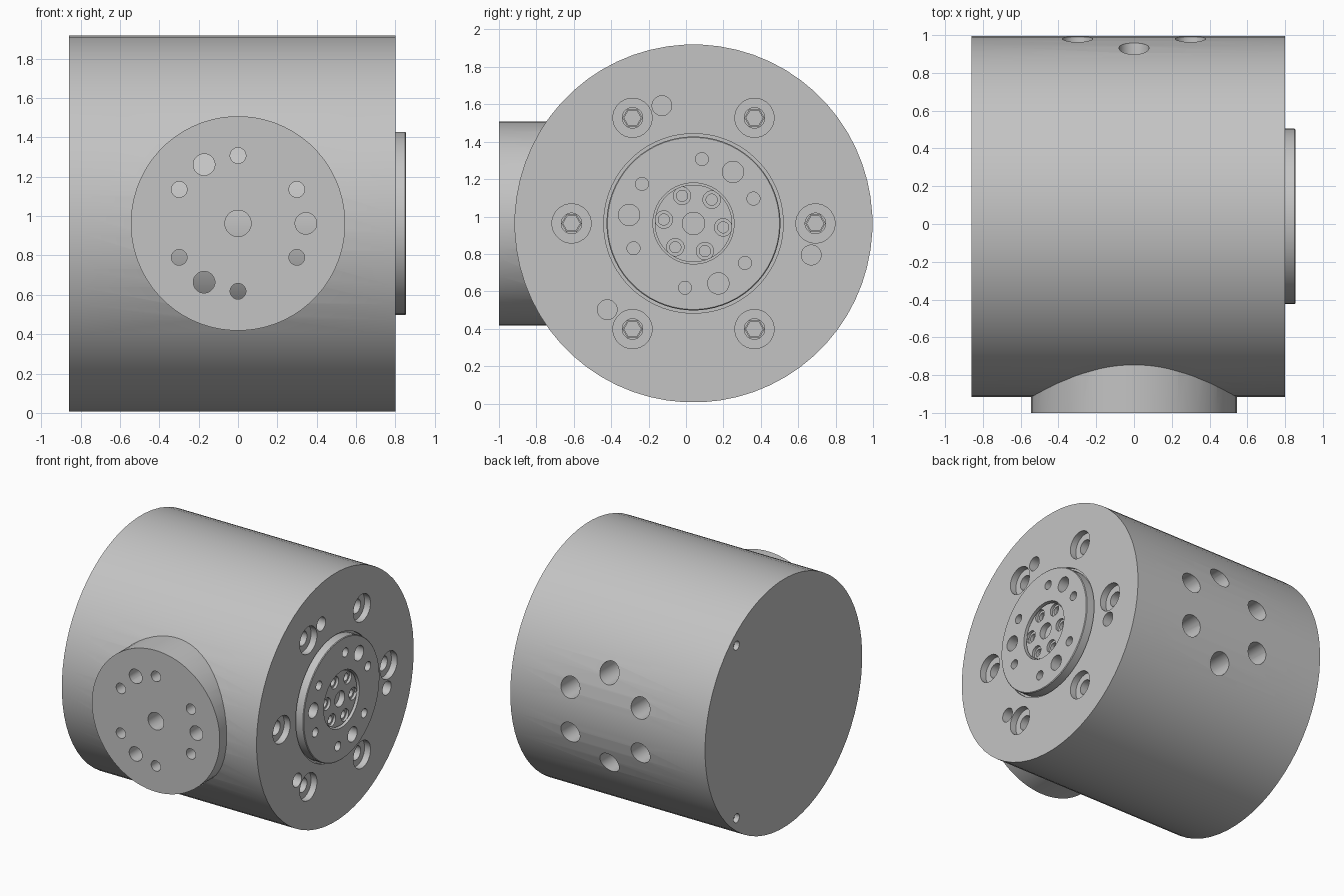
import bpy, bmesh, math
from mathutils import Matrix, Vector

cube = bpy.data.objects.get("Cube")
if cube:
    bpy.data.objects.remove(cube, do_unlink=True)

CY, CZ = 0.04, 0.963          # axis of the housing
R = 0.957                     # housing radius
AXES = {"x": Vector((1, 0, 0)), "-x": Vector((-1, 0, 0)),
        "y": Vector((0, 1, 0)), "-y": Vector((0, -1, 0))}

steel = bpy.data.materials.new("grey metal")
steel.use_nodes = True
GREY = (0.55, 0.55, 0.55, 1)
steel.diffuse_color = GREY
steel.node_tree.nodes["Principled BSDF"].inputs["Base Color"].default_value = GREY


def lathe(bm, profile, origin, axis, sides):
    """Closed turned solid: profile is (distance along axis, radius)."""
    rot = Vector((0, 0, 1)).rotation_difference(AXES[axis]).to_matrix().to_4x4()
    mat = Matrix.Translation(origin) @ rot
    rings = []
    for d, r in profile:
        rings.append([bm.verts.new(mat @ Vector((r * math.cos(a), r * math.sin(a), d)))
                      for a in (math.tau * (i + 0.5) / sides for i in range(sides))])
    for a, b in zip(rings, rings[1:]):
        for i in range(sides):
            j = (i + 1) % sides
            bm.faces.new((a[i], a[j], b[j], b[i]))
    bm.faces.new(rings[0][::-1])
    bm.faces.new(rings[-1])


def finish(bm, name):
    bmesh.ops.recalc_face_normals(bm, faces=bm.faces)
    mesh = bpy.data.meshes.new(name)
    bm.to_mesh(mesh)
    bm.free()
    mesh.materials.append(steel)
    obj = bpy.data.objects.new(name, mesh)
    bpy.context.collection.objects.link(obj)
    return obj


def turned(name, profile, origin, axis, sides=64):
    bm = bmesh.new()
    lathe(bm, profile, origin, axis, sides)
    return finish(bm, name)


def select(obj):
    bpy.ops.object.select_all(action="DESELECT")
    obj.select_set(True)
    bpy.context.view_layer.objects.active = obj


def boolean(obj, other, operation):
    """Apply a boolean and discard the helper object."""
    mod = obj.modifiers.new("cut", "BOOLEAN")
    mod.operation, mod.solver, mod.object = operation, "EXACT", other
    other.hide_render = True
    select(obj)
    bpy.ops.object.modifier_apply(modifier=mod.name)
    bpy.data.objects.remove(other, do_unlink=True)


def smooth(obj):
    select(obj)
    bpy.ops.object.shade_smooth_by_angle(angle=math.radians(30))


def ring(radius, start, count):
    """Points of a bolt circle as in-plane offsets."""
    for i in range(count):
        a = math.radians(start + i * 360 / count)
        yield radius * math.cos(a), radius * math.sin(a)


def side_holes(bm, x, radius, start, count, profile, sides=24):
    """Holes drilled into a face that looks to +x."""
    for u, v in ring(radius, start, count):
        lathe(bm, profile, (x, CY + u, CZ + v), "-x", sides)


def hole(r, depth):
    return [(-0.05, r), (depth, r)]


def socket(r_bore, d_bore, r_hole, d_hole):
    return [(-0.05, r_bore), (d_bore, r_bore), (d_bore, r_hole), (d_hole, r_hole)]


# housing with the round front boss
housing = turned("housing", [(-0.81, R), (0.80, R)], (0, CY, CZ), "x")
boss = turned("front_boss", [(0.5, 0.545), (1.0, 0.545)], (0, 0, CZ), "-y")
boolean(housing, boss, "UNION")

bm = bmesh.new()
# seat around the output flange, counterbored screws and dowel holes
lathe(bm, hole(0.48, 0.02), (0.80, CY, CZ), "-x", 64)
side_holes(bm, 0.80, 0.652, 0, 6, socket(0.105, 0.05, 0.055, 0.15))
side_holes(bm, 0.80, 0.652, 105, 3, hole(0.053, 0.12))
# front boss hole pattern
lathe(bm, hole(0.067, 0.6), (0, -1, CZ), "y", 24)
for start, count, r in ((0, 3, 0.055), (30, 6, 0.04)):
    for u, v in ring(0.345, start, count):
        lathe(bm, hole(r, 0.6), (u, -1, CZ + v), "y", 24)
# access holes at the back
for u, v in ring(0.345, 30, 6):
    lathe(bm, hole(0.08, 0.55), (u, 1, CZ + v), "-y", 24)
boolean(housing, finish(bm, "housing_cutter"), "DIFFERENCE")
smooth(housing)

# inner rotor seen through the holes
smooth(turned("rotor_core", [(-0.7, 0.6), (0.55, 0.6)], (0, CY, CZ), "x"))

# end cap with two vent holes
cap = turned("end_cap", [(-0.86, R), (-0.81, R)], (0, CY, CZ), "x")
bm = bmesh.new()
for side in (-1, 1):
    lathe(bm, hole(0.035, 0.04), (-0.86, CY + 0.573, CZ + side * 0.665), "x", 16)
boolean(cap, finish(bm, "cap_cutter"), "DIFFERENCE")
smooth(cap)

# output flange with hole pattern and central pocket
flange = turned("output_flange", [(0.74, 0.465), (0.85, 0.465), (0.855, 0.46)],
                (0, CY, CZ), "x")
bm = bmesh.new()
lathe(bm, hole(0.217, 0.06), (0.855, CY, CZ), "-x", 48)
side_holes(bm, 0.855, 0.347, 52.5, 3, hole(0.057, 0.09))
side_holes(bm, 0.855, 0.347, 22.5, 6, hole(0.035, 0.09), 16)
boolean(flange, finish(bm, "flange_cutter"), "DIFFERENCE")
smooth(flange)

# central hub with six socket screws and a bore
hub = turned("centre_hub", [(0.76, 0.207), (0.84, 0.207)], (0, CY, CZ), "x", 48)
bm = bmesh.new()
lathe(bm, hole(0.06, 0.07), (0.84, CY, CZ), "-x", 24)
side_holes(bm, 0.84, 0.16, -7.5, 6, socket(0.047, 0.02, 0.03, 0.06), 16)
boolean(hub, finish(bm, "hub_cutter"), "DIFFERENCE")
smooth(hub)

# hex sockets at the bottom of the housing screws
for i, (u, v) in enumerate(ring(0.652, 0, 6)):
    smooth(turned(f"screw_{i + 1}", [(0.66, 0.054), (0.69, 0.054), (0.69, 0.045), (0.67, 0.045)],
                  (0, CY + u, CZ + v), "x", 6))
